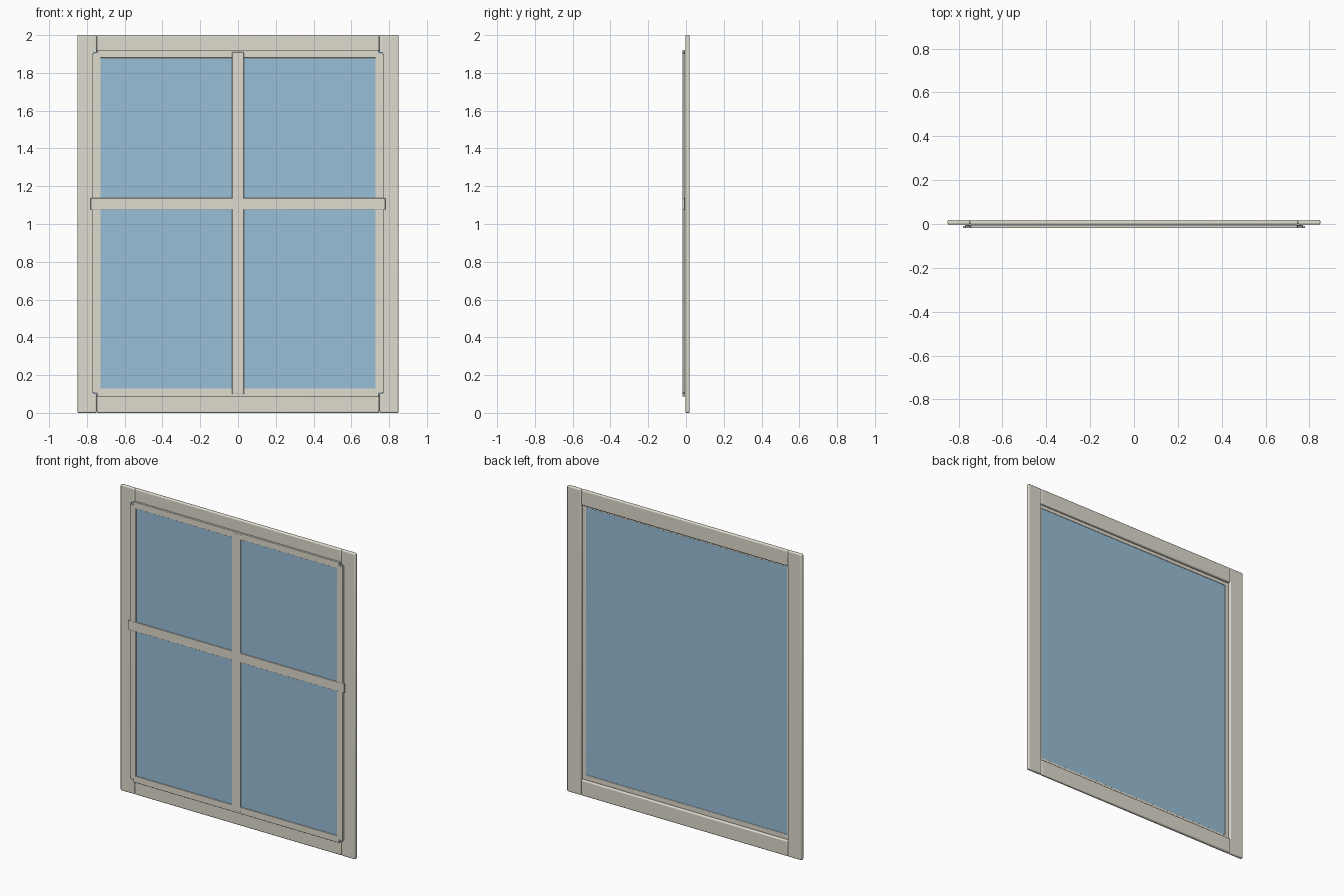
import bpy

if "Cube" in bpy.data.objects:
    bpy.data.objects.remove(bpy.data.objects["Cube"])


def material(name, rgb):
    m = bpy.data.materials.new(name)
    m.diffuse_color = (*rgb, 1)
    m.use_nodes = True
    m.node_tree.nodes["Principled BSDF"].inputs["Base Color"].default_value = m.diffuse_color
    return m


paint = material("cream_paint", (0.74, 0.71, 0.62))
blue = material("blue_glass", (0.32, 0.52, 0.67))


def box(name, x, y, z, mat, bevel=0.0, segments=3):
    """Box spanning the (min, max) ranges, with optional rounded edges."""
    bpy.ops.mesh.primitive_cube_add(size=1, location=[sum(r) / 2 for r in (x, y, z)])
    o = bpy.context.object
    o.name = name
    o.scale = [r[1] - r[0] for r in (x, y, z)]
    bpy.ops.object.transform_apply(location=False, rotation=False, scale=True)
    o.data.materials.append(mat)
    if bevel:
        b = o.modifiers.new("rounded_edges", 'BEVEL')
        b.width = bevel
        b.segments = segments
        bpy.ops.object.shade_smooth_by_angle()
    return o


def pair(name, x, y, z, mat, bevel):
    """Left and right copies mirrored across x = 0."""
    box(name + "_right", x, y, z, mat, bevel)
    box(name + "_left", (-x[1], -x[0]), y, z, mat, bevel)


FRAME_Y = (-0.003, 0.019)
SASH_Y = (-0.018, -0.004)
BAR_Y = (-0.019, -0.008)

# Outer frame
pair("frame_stile", (0.748, 0.85), FRAME_Y, (0, 2), paint, 0.007)
for name, z in (("frame_top_rail", (1.898, 2)), ("frame_bottom_rail", (0, 0.102))):
    box(name, (-0.748, 0.748), FRAME_Y, z, paint, 0.007)

# Inner sash
pair("sash_stile", (0.727, 0.77), SASH_Y, (0.108, 1.9), paint, 0.002)
for name, z in (("sash_top_rail", (1.88, 1.922)), ("sash_bottom_rail", (0.087, 0.13))):
    box(name, (-0.745, 0.745), SASH_Y, z, paint, 0.002)

# Glazing bars
box("vertical_bar", (-0.031, 0.031), BAR_Y, (0.1, 1.91), paint, 0.002)
box("cross_bar", (-0.78, 0.78), BAR_Y, (1.077, 1.137), paint, 0.002)

# Glass pane
box("glass_pane", (-0.765, 0.765), (-0.013, -0.007), (0.1, 1.91), blue)
